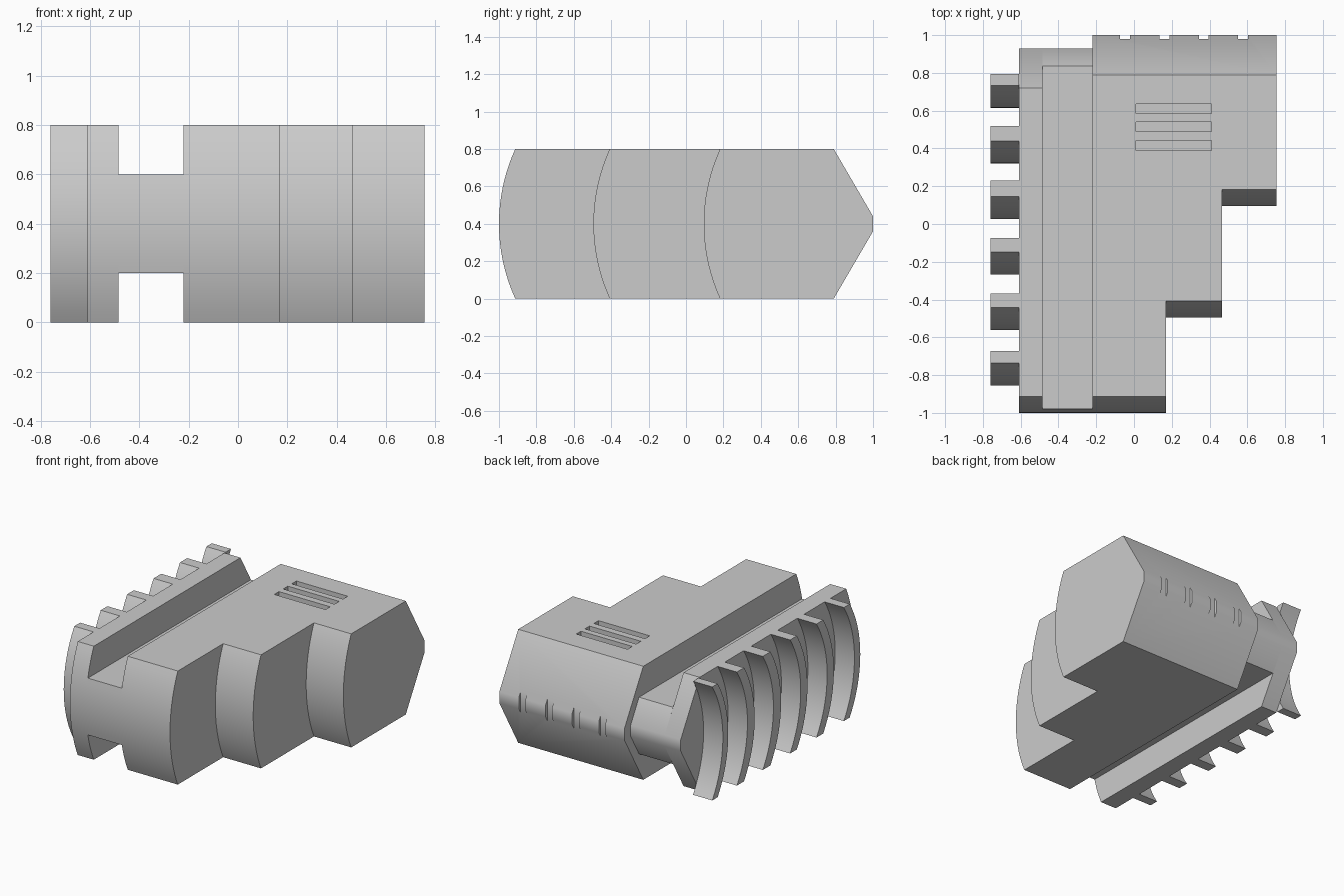
import bpy
import bmesh
import math

if "Cube" in bpy.data.objects:
    bpy.data.objects.remove(bpy.data.objects["Cube"])

grey = bpy.data.materials.new("plain grey")
grey.diffuse_color = (0.6, 0.6, 0.6, 1)
grey.use_nodes = True
grey.node_tree.nodes["Principled BSDF"].inputs["Base Color"].default_value = grey.diffuse_color


def arc(tip, sag, z0=0.0, z1=0.8, n=20):
    """Points (y, z) of a bow bulging toward -y, with its tip at z = 0.4."""
    r = (0.16 + sag * sag) / (2 * sag)
    zs = [z0 + (z1 - z0) * i / n for i in range(n + 1)]
    return [(tip + r - math.sqrt(r * r - (z - 0.4) ** 2), z) for z in zs]


def extrude(name, profile, x0, x1):
    """Extrude a (y, z) profile along x."""
    bm = bmesh.new()
    a = [bm.verts.new((x0, y, z)) for y, z in profile]
    b = [bm.verts.new((x1, y, z)) for y, z in profile]
    bm.faces.new(a)
    bm.faces.new(b[::-1])
    for i in range(len(a)):
        j = (i + 1) % len(a)
        bm.faces.new((a[i], b[i], b[j], a[j]))
    bmesh.ops.recalc_face_normals(bm, faces=bm.faces[:])
    mesh = bpy.data.meshes.new(name)
    bm.to_mesh(mesh)
    bm.free()
    mesh.materials.append(grey)
    ob = bpy.data.objects.new(name, mesh)
    bpy.context.collection.objects.link(ob)
    return ob


def box(x0, x1, y0, y1, z0, z1):
    return extrude("cutter", [(y0, z0), (y1, z0), (y1, z1), (y0, z1)], x0, x1)


def activate(ob):
    bpy.ops.object.select_all(action='DESELECT')
    ob.select_set(True)
    bpy.context.view_layer.objects.active = ob


def cut(ob, cutter):
    activate(ob)
    mod = ob.modifiers.new("cut", 'BOOLEAN')
    mod.operation = 'DIFFERENCE'
    mod.solver = 'EXACT'
    mod.object = cutter
    bpy.ops.object.modifier_apply(modifier=mod.name)
    bpy.data.objects.remove(cutter)


def smooth(ob):
    activate(ob)
    bpy.ops.object.shade_smooth_by_angle(angle=math.radians(38))


SAG = 0.087

# Main body: bowed front, wedge-shaped back
body = extrude("main_body", arc(-1, SAG) + [(0.79, 0.8), (1, 0.44), (1, 0.36), (0.79, 0)],
               -0.22, 0.755)

# Two bowed steps at the front right
for x0, tip in ((0.17, -0.495), (0.465, 0.095)):
    cut(body, extrude("cutter", arc(tip, SAG, -0.1, 0.9, 25) + [(-1.5, 0.9), (-1.5, -0.1)],
                      x0, 0.9))

# Vent slots in the top
for y in (0.61, 0.515, 0.415):
    cut(body, box(0.01, 0.41, y - 0.026, y + 0.026, 0.76, 0.9))

# Small notches across the back ridge
for i in range(4):
    x = -0.047 + 0.208 * i
    cut(body, box(x - 0.026, x + 0.026, 0.98, 1.1, 0.2, 0.6))
smooth(body)

# Narrow neck joining body and side plate
smooth(extrude("neck", [p for p in arc(-1, SAG) if 0.199 < p[1] < 0.601]
               + [(0.837, 0.6), (0.93, 0.44), (0.93, 0.36), (0.837, 0.2)], -0.485, -0.22))

# Side plate
smooth(extrude("side_plate", arc(-1, SAG) + [(0.72, 0.8), (0.93, 0.44), (0.93, 0.36), (0.72, 0)],
               -0.61, -0.485))

# Curved grip ribs on the side plate
RIB_SAG = 0.118
for i, thick in enumerate((0.06, 0.08, 0.085, 0.075, 0.075, 0.065)):
    tip = 0.615 - 0.294 * i
    smooth(extrude(f"rib_{i + 1}", arc(tip, RIB_SAG) + arc(tip + thick, RIB_SAG)[::-1],
                   -0.76, -0.61))
